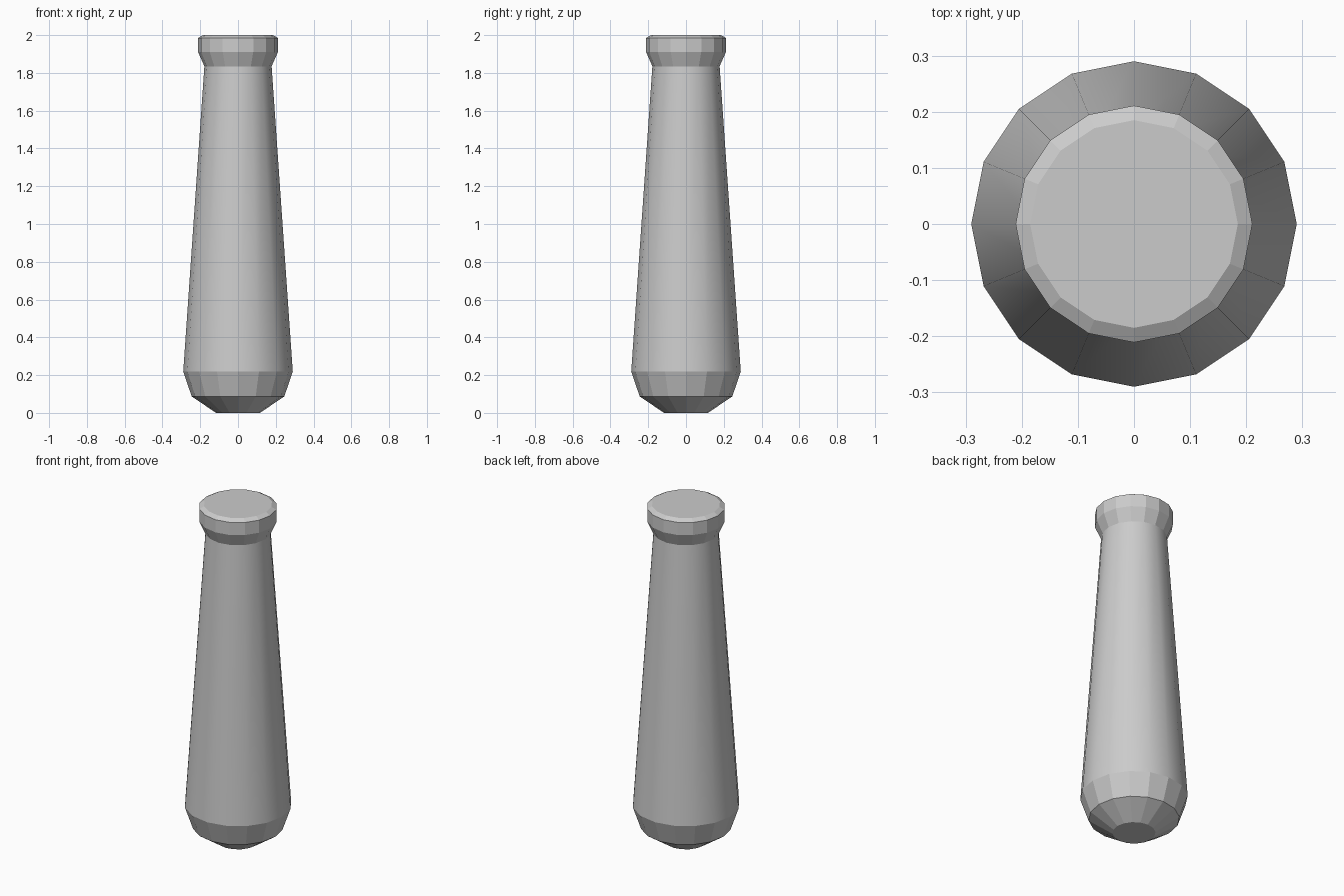
import bpy, bmesh
from math import cos, sin, tau

if "Cube" in bpy.data.objects:
    bpy.data.objects.remove(bpy.data.objects["Cube"])

SIDES = 16
# Radius and height of each ring, from base to tip
PROFILE = [(0.116, 0.0), (0.245, 0.087), (0.29, 0.218), (0.178, 1.835),
           (0.211, 1.91), (0.211, 1.985), (0.185, 2.0)]
SHAFT = 2  # index of the long tapered band, the only smooth one

# Handle: a revolved, capped profile
bm = bmesh.new()
rings = [[bm.verts.new((r * cos(tau * i / SIDES), r * sin(tau * i / SIDES), z))
          for i in range(SIDES)] for r, z in PROFILE]
for k, (low, high) in enumerate(zip(rings, rings[1:])):
    for i in range(SIDES):
        j = (i + 1) % SIDES
        face = bm.faces.new((low[i], low[j], high[j], high[i]))
        face.smooth = k == SHAFT
bm.faces.new(rings[0][::-1])
bm.faces.new(rings[-1])

mesh = bpy.data.meshes.new("handle")
bm.to_mesh(mesh)
bm.free()
handle = bpy.data.objects.new("handle", mesh)
bpy.context.collection.objects.link(handle)
